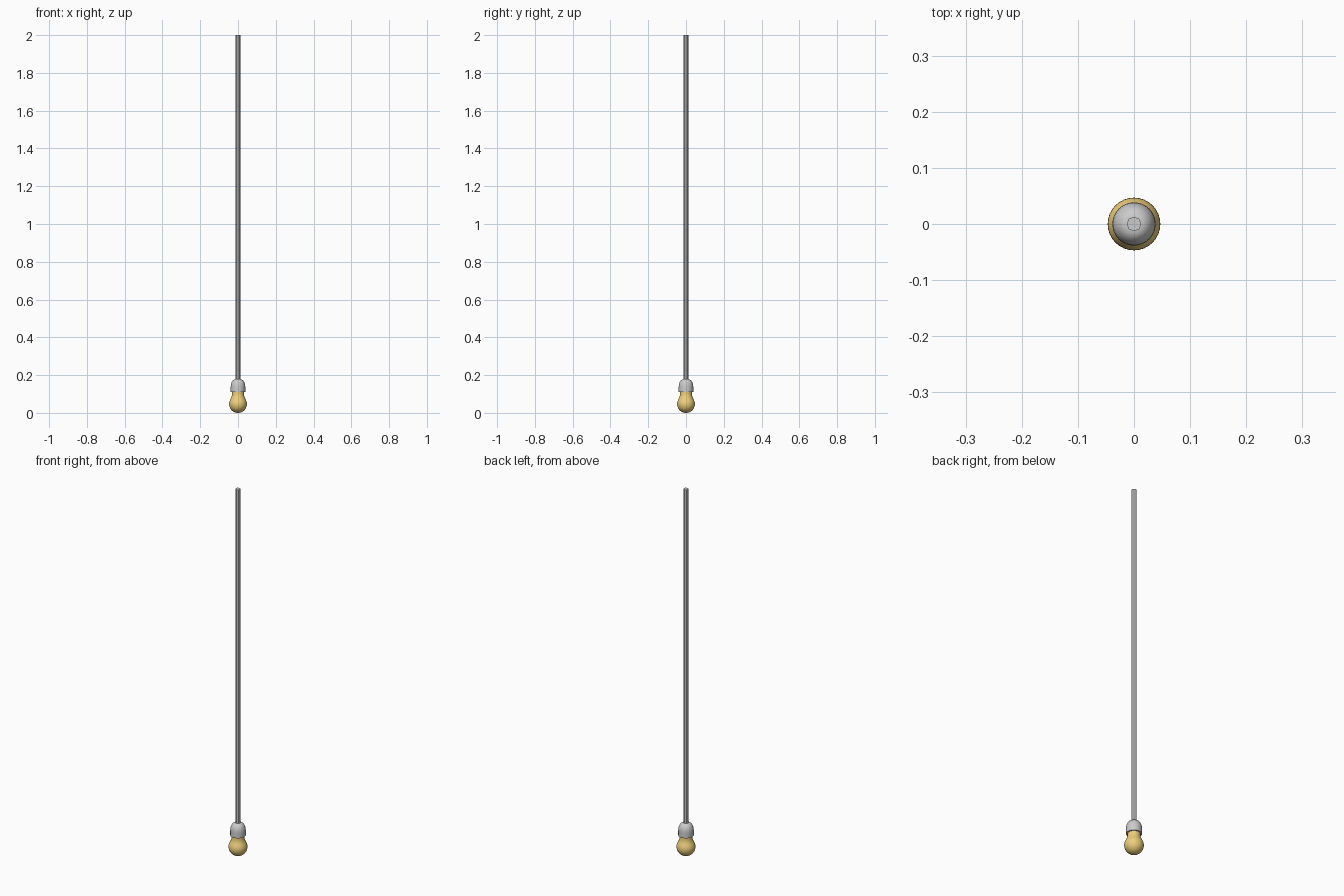
import bpy, bmesh, math

if "Cube" in bpy.data.objects:
    bpy.data.objects.remove(bpy.data.objects["Cube"])


def lathe(name, profile, sides, angle, color=None):
    """Revolve an (r, z) profile around z; r = 0 ends close to a point."""
    bm = bmesh.new()
    verts = [bm.verts.new((r, 0, z)) for r, z in profile]
    edges = [bm.edges.new(p) for p in zip(verts, verts[1:])]
    bmesh.ops.spin(bm, geom=verts + edges, axis=(0, 0, 1), cent=(0, 0, 0),
                   angle=2 * math.pi, steps=sides, use_merge=True)
    bmesh.ops.remove_doubles(bm, verts=bm.verts, dist=1e-5)
    bmesh.ops.recalc_face_normals(bm, faces=bm.faces)
    mesh = bpy.data.meshes.new(name)
    bm.to_mesh(mesh)
    bm.free()
    obj = bpy.data.objects.new(name, mesh)
    bpy.context.collection.objects.link(obj)
    bpy.ops.object.select_all(action='DESELECT')
    obj.select_set(True)
    bpy.context.view_layer.objects.active = obj
    bpy.ops.object.shade_smooth_by_angle(angle=math.radians(angle))
    if color:
        mat = bpy.data.materials.new(name + "_material")
        mat.diffuse_color = color
        mat.use_nodes = True
        mat.node_tree.nodes["Principled BSDF"].inputs["Base Color"].default_value = mat.diffuse_color
        mesh.materials.append(mat)
    return obj


# Bulb: round globe flowing into a narrower neck inside the socket
R = 0.047
globe = [(R * math.sin(a), R - R * math.cos(a))
         for a in (math.radians(d) for d in range(0, 121, 10))]
neck = [(0.0365, 0.079), (0.0335, 0.087), (0.0318, 0.096),
        (0.031, 0.108), (0.031, 0.115), (0, 0.115)]
lathe("bulb", globe + neck, 32, 40, (0.85, 0.62, 0.2, 1))

# Socket: flat underside, straight wall, rounded shoulder
wall = [(0, 0.110), (0.0385, 0.110), (0.0385, 0.138)]
dome = [(0.012 + 0.0265 * math.cos(a), 0.138 + 0.041 * math.sin(a))
        for a in (math.radians(d) for d in range(15, 91, 15))]
lathe("socket", wall + dome + [(0, 0.179)], 32, 40)

# Hanging rod: slim eight-sided cord up to the ceiling
lathe("cord", [(0, 0.17), (0.013, 0.17), (0.013, 2.0), (0, 2.0)], 8, 30)
